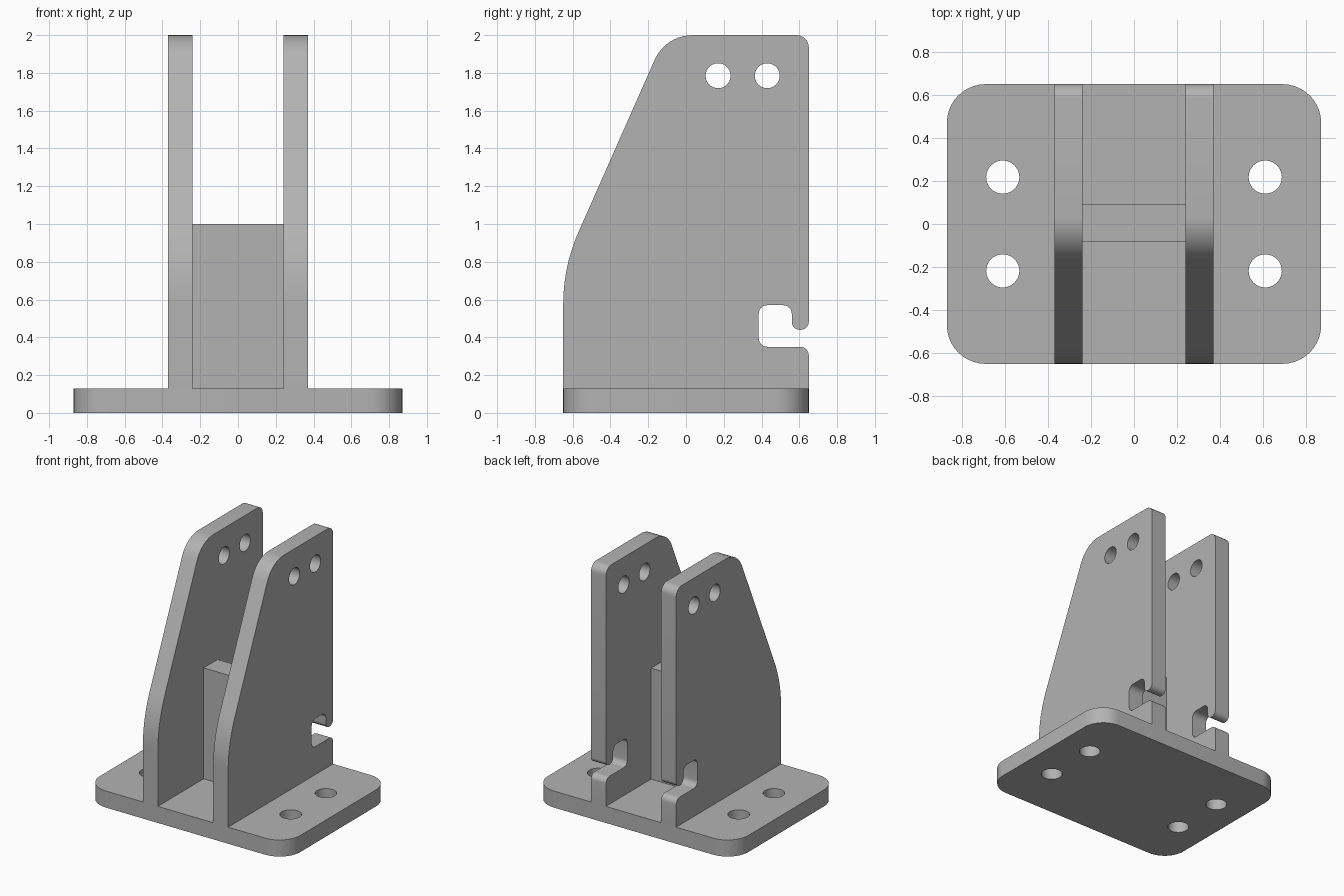
import bpy, bmesh, math
from mathutils import Vector, Matrix

cube = bpy.data.objects.get("Cube")
if cube:
    bpy.data.objects.remove(cube, do_unlink=True)

GREY = (0.45, 0.45, 0.45, 1)
metal = bpy.data.materials.new("plain grey")
metal.use_nodes = True
metal.diffuse_color = GREY
metal.node_tree.nodes["Principled BSDF"].inputs["Base Color"].default_value = GREY


def rounded(corners, steps=10):
    """Outline from (u, v, radius) corners, each replaced by a tangent arc."""
    points = []
    for i, (u, v, r) in enumerate(corners):
        p = Vector((u, v))
        if r == 0:
            points.append(p)
            continue
        a = (Vector(corners[i - 1][:2]) - p).normalized()
        b = (Vector(corners[(i + 1) % len(corners)][:2]) - p).normalized()
        half = a.angle(b) / 2
        centre = p + (a + b).normalized() * (r / math.sin(half))
        start = p + a * (r / math.tan(half)) - centre
        end = p + b * (r / math.tan(half)) - centre
        sweep = start.angle_signed(end)
        for k in range(steps + 1):
            points.append(centre + Matrix.Rotation(-sweep * k / steps, 2) @ start)
    return points


def circle(u, v, r, n=40):
    return [Vector((u + r * math.cos(math.tau * k / n),
                    v + r * math.sin(math.tau * k / n))) for k in range(n)]


def slab(name, loops, place, thickness):
    """Fill an outline with holes, then extrude it along a vector."""
    bm = bmesh.new()
    edges = []
    for loop in loops:
        verts = [bm.verts.new(place(p.x, p.y)) for p in loop]
        edges += [bm.edges.new((verts[i - 1], verts[i])) for i in range(len(verts))]
    bmesh.ops.triangle_fill(bm, use_beauty=True, use_dissolve=False, edges=edges)
    grown = bmesh.ops.extrude_face_region(bm, geom=bm.faces[:], use_keep_orig=True)
    moved = [g for g in grown["geom"] if isinstance(g, bmesh.types.BMVert)]
    bmesh.ops.translate(bm, verts=moved, vec=thickness)
    bmesh.ops.recalc_face_normals(bm, faces=bm.faces[:])
    mesh = bpy.data.meshes.new(name)
    bm.to_mesh(mesh)
    bm.free()
    mesh.materials.append(metal)
    ob = bpy.data.objects.new(name, mesh)
    bpy.context.collection.objects.link(ob)
    bpy.ops.object.select_all(action="DESELECT")
    ob.select_set(True)
    bpy.context.view_layer.objects.active = ob
    bpy.ops.object.shade_smooth_by_angle(angle=math.radians(30))
    return ob


W, D, T = 0.87, 0.65, 0.13

# Base plate with four bolt holes
base = rounded([(-W, -D, 0.18), (W, -D, 0.18), (W, D, 0.18), (-W, D, 0.18)])
bolts = [circle(sx * 0.61, sy * 0.218, 0.077) for sx in (-1, 1) for sy in (-1, 1)]
slab("base_plate", [base] + bolts, lambda u, v: (u, v, 0), (0, 0, T))

# Upright side plates: sloped front, hooked slot at the back, two pin holes
side = rounded([
    (-D, T, 0), (-D, 0.775, 0.95), (-0.108, 2, 0.22), (D, 2, 0.065),
    (D, 0.44, 0.042), (0.56, 0.44, 0.042), (0.56, 0.57, 0.045),
    (0.385, 0.57, 0.045), (0.385, 0.35, 0.045), (D, 0.35, 0.045), (D, T, 0)])
pins = [circle(y, 1.785, 0.066) for y in (0.17, 0.43)]
for name, x in (("left_side_plate", 0.24), ("right_side_plate", -0.37)):
    slab(name, [side] + pins, lambda u, v: (x, u, v), (T, 0, 0))

# Web joining the side plates
web = [Vector(p) for p in ((-0.24, -0.083), (0.24, -0.083), (0.24, 0.09), (-0.24, 0.09))]
slab("centre_web", [web], lambda u, v: (u, v, T), (0, 0, 1 - T))
